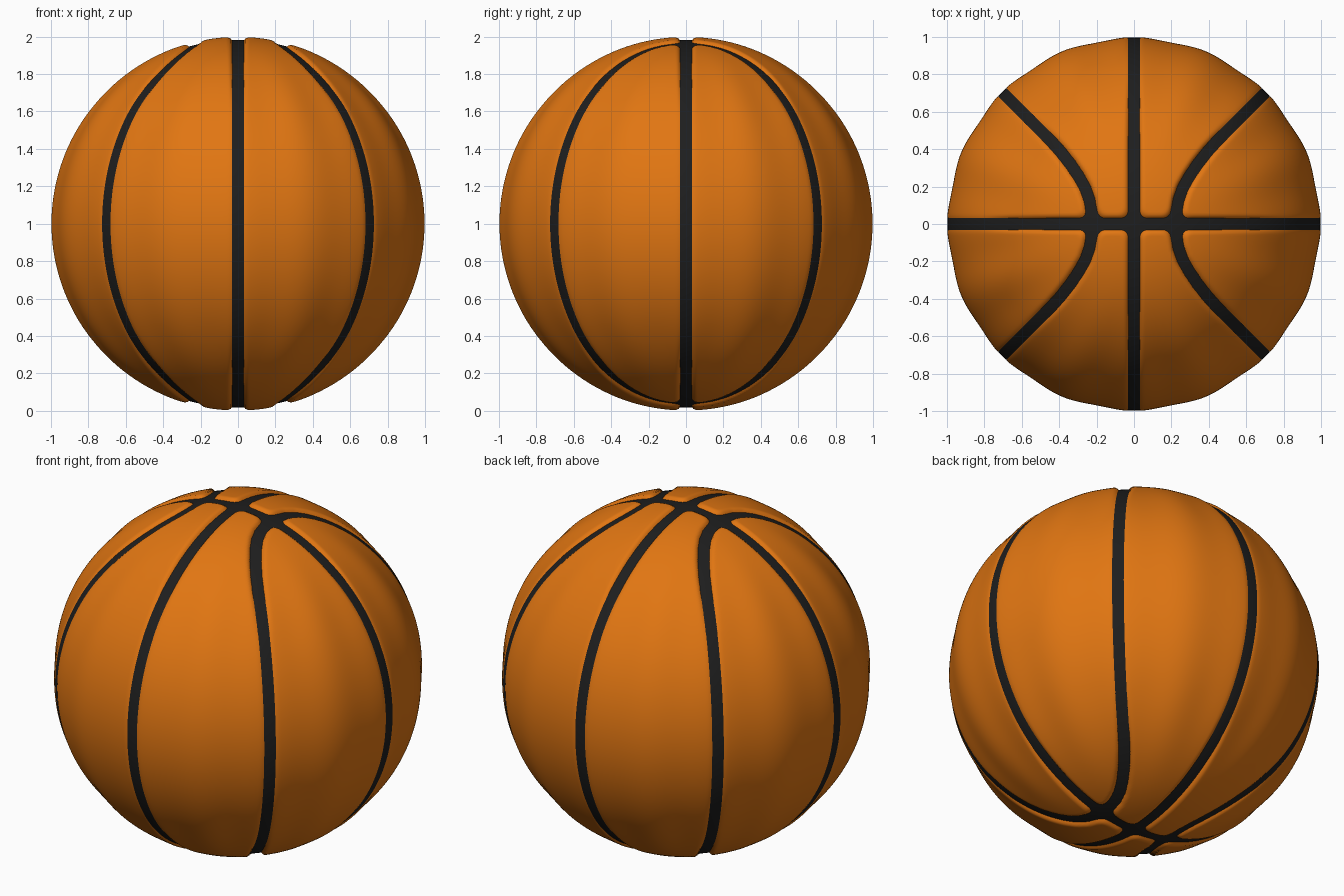
import bpy, bmesh, math
from mathutils import Vector

if "Cube" in bpy.data.objects:
    bpy.data.objects.remove(bpy.data.objects["Cube"])

HALF = 0.031          # half width of a groove
EDGE = 0.02           # width of the rounded panel edge
# path of the curved seam seen from the top (one quadrant)
SEAM = [(0.226, 0), (0.23, 0.06), (0.242, 0.13), (0.265, 0.195),
        (0.30, 0.258), (0.345, 0.325), (0.40, 0.395), (0.45, 0.45)]
PATH = [Vector((x, y, math.sqrt(1 - x * x - y * y))) for x, y in SEAM]


def material(name, color):
    m = bpy.data.materials.new(name)
    m.diffuse_color = color
    m.use_nodes = True
    m.node_tree.nodes["Principled BSDF"].inputs["Base Color"].default_value = m.diffuse_color
    return m


def smooth_min(a, b, k=0.05):
    h = max(k - abs(a - b), 0) / k
    return min(a, b) - h * h * k / 4


def segment_distance(p, a, b):
    ab = b - a
    t = max(0, min(1, (p - a).dot(ab) / ab.length_squared))
    return (p - a - ab * t).length


def seam_distance(p):
    # distance to the two great circles and the curved seams, by symmetry
    q = Vector((abs(p.x), abs(p.y), abs(p.z)))
    if q.x + q.y > 0.88:
        curved = abs(q.x - q.y) / math.sqrt(2)
    else:
        curved = min(segment_distance(q, a, b) for a, b in zip(PATH, PATH[1:]))
    return smooth_min(smooth_min(q.x, q.y), curved)


def radii(p, e):
    # panels stand proud at the poles and are nearly flush at the equator
    t = max(0, min(1, (abs(p.z) - 0.55) / 0.4))
    t = t * t * (3 - 2 * t)
    base = 1 - 0.01 * (1 - t) * math.sin(8 * math.atan2(p.y, p.x)) ** 2
    depth = 0.003 + 0.014 * t
    u = min(1, e / EDGE)
    rise = 1 - (1 - u) ** 2 if u > 0 else 2 * u
    groove = base - depth
    return groove + depth * rise, groove


def make_part(name, bm, coords, keep, mat):
    for v, co in zip(bm.verts, coords):
        v.co = co
    drop = [f for f in bm.faces if not any(keep(dist[v.index]) for v in f.verts)]
    bmesh.ops.delete(bm, geom=drop, context='FACES')
    for f in bm.faces:
        f.smooth = True
    me = bpy.data.meshes.new(name)
    bm.to_mesh(me)
    bm.free()
    me.materials.append(mat)
    ob = bpy.data.objects.new(name, me)
    bpy.context.collection.objects.link(ob)
    return ob


# evenly divided cube blown up to a sphere
ball = bmesh.new()
bmesh.ops.create_cube(ball, size=2)
bmesh.ops.subdivide_edges(ball, edges=ball.edges[:], cuts=119, use_grid_fill=True)
ball.verts.index_update()
dist, outer, inner = [], [], []
lift = Vector((0, 0, 1))
for v in ball.verts:
    p = Vector([math.tan(c * math.pi / 4) for c in v.co]).normalized()
    e = seam_distance(p) - HALF
    r_panel, r_groove = radii(p, e)
    dist.append(e)
    outer.append(p * r_panel + lift)
    inner.append(p * r_groove + lift)

# black strips only under and around the seams
strips = ball.copy()
strips.verts.index_update()
make_part("groove_strips", strips, inner, lambda e: e < 0.005,
          material("black_rubber", (0.013, 0.013, 0.013, 1)))
# orange panels dipping beneath the strips
make_part("ball_panels", ball, outer, lambda e: e > -0.003,
          material("orange_leather", (0.75, 0.18, 0.006, 1)))
